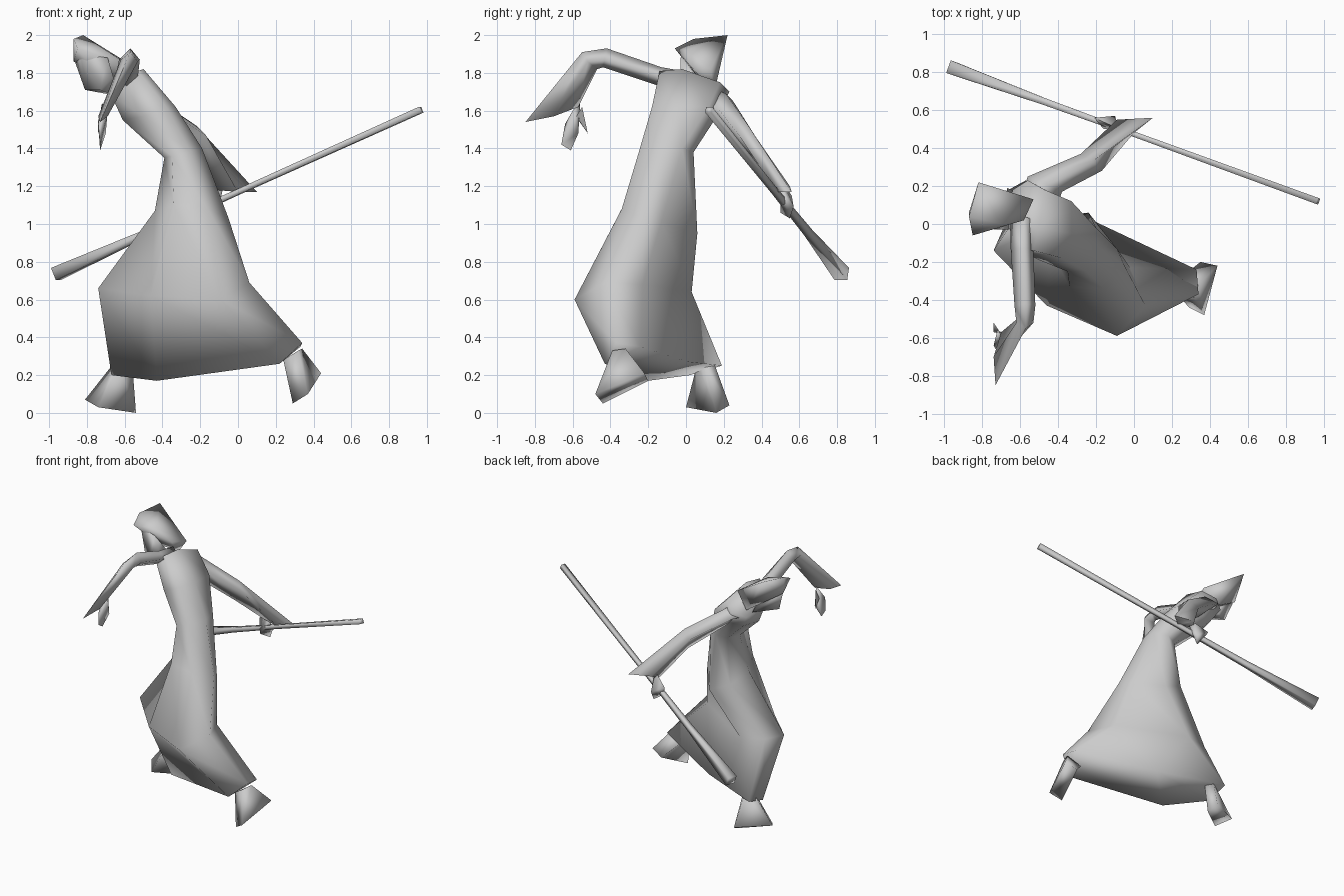
import bpy
import bmesh
from math import radians, tau, cos, sin
from mathutils import Vector

default_cube = bpy.data.objects.get("Cube")
if default_cube:
    bpy.data.objects.remove(default_cube, do_unlink=True)

# One plain grey for the whole figure
grey = bpy.data.materials.new("plain_grey")
grey.use_nodes = True
colour = (0.6, 0.6, 0.6, 1)
grey.diffuse_color = colour
grey.node_tree.nodes["Principled BSDF"].inputs["Base Color"].default_value = colour


def finish(name, bm):
    """Turn a bmesh into a softly shaded object with outward normals."""
    bmesh.ops.recalc_face_normals(bm, faces=bm.faces[:])
    mesh = bpy.data.meshes.new(name)
    bm.to_mesh(mesh)
    bm.free()
    mesh.materials.append(grey)
    part = bpy.data.objects.new(name, mesh)
    bpy.context.collection.objects.link(part)
    bpy.ops.object.select_all(action="DESELECT")
    part.select_set(True)
    bpy.context.view_layer.objects.active = part
    bpy.ops.object.shade_smooth_by_angle(angle=radians(110))


def loft(name, *rings):
    """Bridge equal-sized rings of points and cap both ends."""
    bm = bmesh.new()
    loops = [[bm.verts.new(point) for point in ring] for ring in rings]
    for lower, upper in zip(loops, loops[1:]):
        for i in range(len(lower)):
            j = (i + 1) % len(lower)
            bm.faces.new((lower[i], lower[j], upper[j], upper[i]))
    caps = [bm.faces.new(loops[0]), bm.faces.new(loops[-1])]
    bmesh.ops.triangulate(bm, faces=caps)
    finish(name, bm)


def hull(name, *points):
    """Faceted solid wrapped around a few points."""
    bm = bmesh.new()
    for point in points:
        bm.verts.new(point)
    bmesh.ops.convex_hull(bm, input=bm.verts[:])
    loose = [v for v in bm.verts if not v.link_faces]
    bmesh.ops.delete(bm, geom=loose, context="VERTS")
    finish(name, bm)


def rod(name, start, end, profile, sides=4):
    """Straight rod whose radius follows (fraction, radius) pairs."""
    start, end = Vector(start), Vector(end)
    axis = (end - start).normalized()
    side = axis.cross(Vector((0, 0, 1))).normalized()
    up = side.cross(axis)
    angles = [tau * (i + 0.5) / sides for i in range(sides)]
    rings = [[start.lerp(end, t) + radius * (side * cos(a) + up * sin(a)) for a in angles]
             for t, radius in profile]
    loft(name, *rings)


# Robe rings, each starting at the right back corner and running round by the left
hem = [(-.67, .19, .25), (-.2, .01, .27), (.33, -.24, .35), (.34, -.37, .37),
       (.22, -.43, .26), (-.43, -.2, .17), (-.67, .02, .2)]
knees = [(-.66, -.02, .65), (-.48, .03, .64), (-.02, -.23, .68), (.06, -.43, .69),
         (-.09, -.59, .6), (-.46, -.43, .62), (-.74, -.14, .66)]
hips = [(-.4, .03, 1.02), (-.24, .06, .95), (-.09, -.13, 1.01), (-.05, -.22, 1.03),
        (-.16, -.34, 1.08), (-.34, -.33, 1.1), (-.44, -.14, 1.07)]
waist = [(-.36, .01, 1.36), (-.28, .04, 1.38), (-.2, -.02, 1.4), (-.19, -.12, 1.4),
         (-.25, -.25, 1.38), (-.35, -.25, 1.36), (-.39, -.1, 1.35)]
chest = [(-.58, .13, 1.56), (-.45, .17, 1.58), (-.33, .12, 1.62), (-.33, -.05, 1.62),
         (-.38, -.18, 1.62), (-.5, -.19, 1.57), (-.61, -.02, 1.55)]
shoulders = [(-.64, .18, 1.66), (-.56, .23, 1.7), (-.47, .18, 1.75), (-.5, -.02, 1.82),
             (-.53, -.14, 1.81), (-.6, -.14, 1.74), (-.67, 0, 1.68)]
loft("robe", hem, knees, hips, waist, chest, shoulders)

# Pointed hood with a brim that leans over the face
hull("hood",
     (-.82, .22, 2), (-.87, .04, 1.98), (-.85, -.06, 1.93), (-.7, .0, 1.92),
     (-.53, .13, 1.82), (-.58, .02, 1.84), (-.87, .06, 1.86),
     (-.74, .06, 1.78), (-.62, .15, 1.7))
hull("face",
     (-.83, .0, 1.9), (-.69, -.03, 1.88), (-.66, -.03, 1.78), (-.73, -.03, 1.71),
     (-.81, .02, 1.71), (-.86, .05, 1.85), (-.65, .12, 1.68))

# Raised right sleeve, bent at the elbow and widening to a trailing point
loft("right_sleeve",
     [(-.58, .04, 1.8), (-.52, .02, 1.74), (-.57, .0, 1.66), (-.65, .04, 1.72)],
     [(-.58, -.13, 1.83), (-.53, -.13, 1.78), (-.59, -.14, 1.73), (-.65, -.13, 1.77)],
     [(-.57, -.42, 1.93), (-.52, -.43, 1.87), (-.57, -.44, 1.83), (-.63, -.43, 1.87)],
     [(-.57, -.55, 1.91), (-.53, -.52, 1.86), (-.58, -.47, 1.82), (-.62, -.52, 1.87)],
     [(-.73, -.85, 1.54), (-.69, -.7, 1.57), (-.7, -.57, 1.62), (-.74, -.7, 1.57)])
hull("right_hand",
     (-.72, -.56, 1.64), (-.69, -.6, 1.6), (-.74, -.64, 1.53),
     (-.73, -.66, 1.42), (-.73, -.61, 1.39), (-.7, -.57, 1.48))
hull("right_thumb",
     (-.72, -.55, 1.62), (-.7, -.58, 1.57), (-.74, -.57, 1.55), (-.74, -.52, 1.48))

# Left sleeve reaching back to the staff
loft("left_sleeve",
     [(-.53, .1, 1.74), (-.42, .04, 1.66), (-.46, .06, 1.56), (-.61, .11, 1.64)],
     [(-.47, .21, 1.69), (-.38, .17, 1.61), (-.45, .16, 1.54), (-.56, .25, 1.65)],
     [(-.22, .33, 1.52), (-.17, .28, 1.47), (-.24, .31, 1.37), (-.28, .37, 1.46)],
     [(.1, .56, 1.17), (0, .48, 1.17), (-.12, .5, 1.18), (-.09, .55, 1.2)])
hull("left_hand",
     (-.12, .52, 1.21), (-.08, .5, 1.19), (-.21, .56, 1.15),
     (-.1, .57, 1.09), (-.16, .5, 1.06), (-.11, .55, 1.03))

# Staff with a flared lower end
rod("staff", (-.965, .825, .735), (.97, .12, 1.605),
    [(0, .05), (.25, .026), (.5, .02), (1, .024)])

# Feet flare from the ankle to a flat sole
loft("left_foot",
     [(.34, -.32, .34), (.32, -.39, .33), (.24, -.38, .28), (.25, -.28, .27)],
     [(.44, -.22, .21), (.37, -.48, .1), (.29, -.44, .05), (.35, -.2, .17)])
loft("right_foot",
     [(-.66, .1, .26), (-.63, .06, .26), (-.56, .1, .26), (-.6, .15, .26)],
     [(-.81, .1, .07), (-.74, 0, .03), (-.54, .16, 0), (-.57, .23, .04)])
